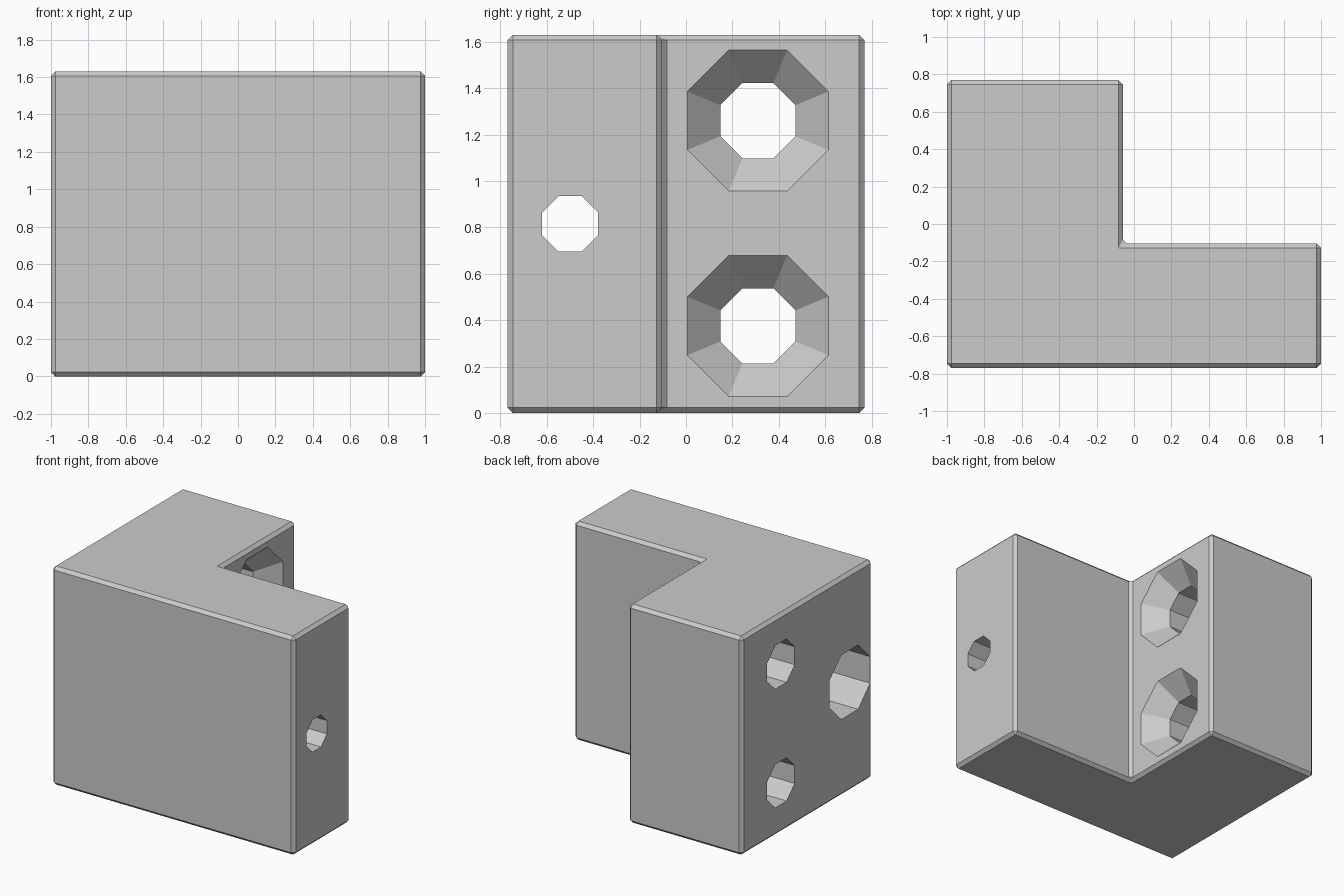
import bpy
import bmesh
import math
from mathutils import Matrix

cube = bpy.data.objects.get("Cube")
if cube:
    bpy.data.objects.remove(cube, do_unlink=True)

HEIGHT = 1.63
STEP_X, STEP_Y = -0.06, -0.105
BEVEL = 0.023

grey = bpy.data.materials.new("plain grey")
grey.use_nodes = True
colour = (0.6, 0.6, 0.6, 1)
grey.diffuse_color = colour
grey.node_tree.nodes["Principled BSDF"].inputs["Base Color"].default_value = colour


def new_object(name, bm):
    bmesh.ops.recalc_face_normals(bm, faces=bm.faces)
    mesh = bpy.data.meshes.new(name)
    bm.to_mesh(mesh)
    bm.free()
    mesh.materials.append(grey)
    obj = bpy.data.objects.new(name, mesh)
    bpy.context.collection.objects.link(obj)
    return obj


def hole_cutter(name, y, z, sections):
    """Octagonal cutter along x; sections are (x, half width across flats)."""
    bm = bmesh.new()
    rings = []
    for x, apothem in sections:
        radius = apothem / math.cos(math.pi / 8)
        angles = [(i + 0.5) * math.pi / 4 for i in range(8)]
        rings.append([bm.verts.new((x, y + radius * math.cos(a), z + radius * math.sin(a)))
                      for a in angles])
    for a, b in zip(rings, rings[1:]):
        for i in range(8):
            j = (i + 1) % 8
            bm.faces.new((a[i], a[j], b[j], b[i]))
    bm.faces.new(rings[0])
    bm.faces.new(rings[-1])
    obj = new_object(name, bm)
    obj.hide_render = True
    return obj


# L-shaped block, extruded from its plan and chamfered on every edge
plan = [(-1, -0.77), (1, -0.77), (1, STEP_Y), (STEP_X, STEP_Y), (STEP_X, 0.77), (-1, 0.77)]
bm = bmesh.new()
base = bm.faces.new([bm.verts.new((x, y, 0)) for x, y in plan])
top = bmesh.ops.extrude_face_region(bm, geom=[base])["geom"]
bmesh.ops.translate(bm, vec=(0, 0, HEIGHT),
                    verts=[v for v in top if isinstance(v, bmesh.types.BMVert)])
bmesh.ops.recalc_face_normals(bm, faces=bm.faces)
bmesh.ops.bevel(bm, geom=bm.edges[:], offset=BEVEL, segments=1, affect='EDGES')
block = new_object("corner_block", bm)

# Two countersunk holes through the thick leg, one stepped hole along the long leg
cone = 0.145
cutters = [
    hole_cutter(name, 0.31, z, [(-1.2, 0.162), (STEP_X - cone, 0.162),
                                (STEP_X, 0.304), (STEP_X + 0.02, 0.324)])
    for name, z in (("lower_countersink_cutter", 0.375), ("upper_countersink_cutter", 1.26))
]
cutters.append(hole_cutter("stepped_bore_cutter", -0.5, HEIGHT / 2,
                           [(-1.2, 0.24), (0, 0.24), (0, 0.12), (1.2, 0.12)]))

# Cut the holes and drop the cutters
for cutter in cutters:
    mod = block.modifiers.new(cutter.name, 'BOOLEAN')
    mod.operation = 'DIFFERENCE'
    mod.solver = 'EXACT'
    mod.object = cutter
bpy.context.view_layer.objects.active = block
block.select_set(True)
for mod in list(block.modifiers):
    bpy.ops.object.modifier_apply(modifier=mod.name)
for cutter in cutters:
    bpy.data.objects.remove(cutter, do_unlink=True)
